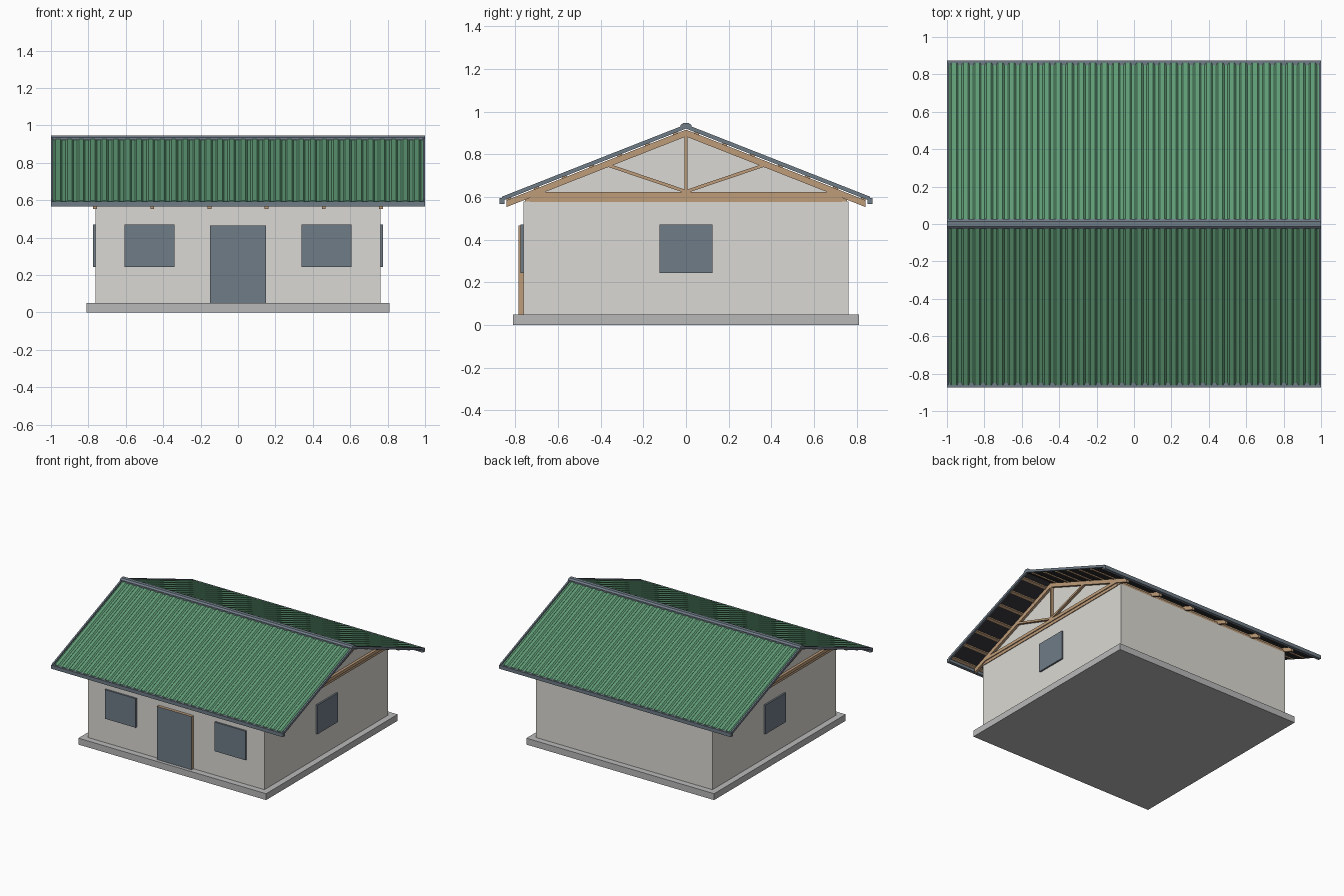
import bpy
import bmesh
from mathutils import Vector

cube = bpy.data.objects.get("Cube")
if cube:
    bpy.data.objects.remove(cube)


def material(name, *rgb):
    """Flat colour from 0-255 display values."""
    col = [((c / 255 + 0.055) / 1.055) ** 2.4 for c in rgb] + [1]
    m = bpy.data.materials.new(name)
    m.use_nodes = True
    m.diffuse_color = col
    m.node_tree.nodes["Principled BSDF"].inputs["Base Color"].default_value = col
    return m


WALL = material("warm white plaster", 219, 217, 211)
SLAB = material("concrete grey", 184, 185, 184)
GREEN = material("green roof metal", 96, 156, 118)
DARK = material("dark roof lining", 52, 52, 56)
TRIM = material("slate grey", 112, 124, 135)
WOOD = material("light timber", 190, 156, 122)

SLOPE = 0.393     # roof fall per unit of y
EAVE = 0.862      # half depth of the roof
WALL_TOP = 0.578
HALF = 0.762      # half width of the walls


def prism(name, outline, sweep, mat):
    """Sweep a closed 3D outline along a vector."""
    bm = bmesh.new()
    a = [bm.verts.new(p) for p in outline]
    b = [bm.verts.new(Vector(p) + Vector(sweep)) for p in outline]
    bm.faces.new(a)
    bm.faces.new(b[::-1])
    for i in range(len(a)):
        j = (i + 1) % len(a)
        bm.faces.new((a[i], b[i], b[j], a[j]))
    bmesh.ops.recalc_face_normals(bm, faces=bm.faces)
    mesh = bpy.data.meshes.new(name)
    bm.to_mesh(mesh)
    bm.free()
    mesh.materials.append(mat)
    ob = bpy.data.objects.new(name, mesh)
    bpy.context.collection.objects.link(ob)
    return ob


def box(name, x, y, z, mat):
    outline = [(x[0], y[0], z[0]), (x[1], y[0], z[0]),
               (x[1], y[1], z[0]), (x[0], y[1], z[0])]
    return prism(name, outline, (0, 0, z[1] - z[0]), mat)


def across(name, yz, x0, x1, mat):
    """Sweep a yz profile along x."""
    return prism(name, [(x0, y, z) for y, z in yz], (x1 - x0, 0, 0), mat)


def chevron(name, apex, thick, half, x0, x1, mat):
    """Pair of sloping members meeting at the ridge."""
    drop = SLOPE * half
    across(name, [(0, apex), (half, apex - drop), (half, apex - drop - thick),
                  (0, apex - thick), (-half, apex - drop - thick),
                  (-half, apex - drop)], x0, x1, mat)


def strut(name, p, q, width, x0, x1):
    """Straight timber between two yz points."""
    p, q = Vector(p), Vector(q)
    n = (q - p).orthogonal().normalized() * width / 2
    across(name, [p + n, q + n, q - n, p - n], x0, x1, WOOD)


# Base and walls
box("floor_slab", (-0.81, 0.81), (-0.81, 0.81), (0, 0.05), SLAB)
box("walls", (-HALF, HALF), (-HALF, HALF), (0.05, WALL_TOP), WALL)

# Door: timber edges with a grey front
door = box("front_door", (-0.15, 0.15), (-0.785, -HALF), (0.05, 0.465), WOOD)
door.data.materials.append(TRIM)
for face in door.data.polygons:
    face.material_index = int(face.normal.y < -0.5)

# Windows
SILL = (0.243, 0.47)
for side, s in (("right", -1), ("left", 1)):
    box(f"front_window_{side}", sorted((s * 0.34, s * 0.607)),
        (-0.775, -HALF), SILL, TRIM)
    box(f"{side}_window", sorted((s * HALF, s * 0.775)),
        (-0.125, 0.125), SILL, TRIM)

    # Gable infill, tie beam and long wall plates
    across(f"{side}_gable_wall", [(-0.75, WALL_TOP), (0.75, WALL_TOP),
                                  (0.75, 0.6), (0, 0.9), (-0.75, 0.6)],
           s * 0.732, s * 0.752, WALL)
    box(f"{side}_tie_beam", sorted((s * 0.73, s * 0.768)),
        (-0.73, 0.73), (WALL_TOP - 0.002, 0.6), WOOD)
for end, s in (("front", -1), ("back", 1)):
    box(f"{end}_wall_plate", (-0.766, 0.766), sorted((s * 0.73, s * 0.755)),
        (WALL_TOP, 0.6), WOOD)

# Roof trusses
for i in range(6):
    x = -0.765 + i * 0.306
    a, b = x - 0.01, x + 0.01
    chevron(f"truss_{i}_rafters", 0.915, 0.032, 0.842, a, b, WOOD)
    box(f"truss_{i}_bottom_chord", (a, b), (-0.745, 0.745), (0.598, 0.622), WOOD)
    strut(f"truss_{i}_king_post", (0, 0.61), (0, 0.9), 0.016, a, b)
    for s in (-1, 1):
        strut(f"truss_{i}_web", (0, 0.625), (s * 0.37, 0.75), 0.015, a, b)

# Corrugated roof sheets with a dark underside
RIBS = 32
pitch = 1.98 / RIBS
profile = []
for i in range(RIBS):
    x = -0.99 + i * pitch
    for f, h in ((0.1, 0), (0.25, 0.01), (0.65, 0.01), (0.8, 0)):
        profile.append((x + f * pitch, 0, 0.927 + h))
profile = ([(-0.99, 0, 0.921), (-0.99, 0, 0.927)] + profile
           + [(0.99, 0, 0.927), (0.99, 0, 0.921)])
for end, s in (("front", -1), ("back", 1)):
    sheet = prism(f"{end}_roof_sheet", profile,
                  (0, s * EAVE, -SLOPE * EAVE), GREEN)
    sheet.data.materials.append(DARK)
    for face in sheet.data.polygons:
        face.material_index = int(face.normal.z < -0.5)

    # Purlins and eave trim
    for i in range(7):
        y = 0.04 + i * 0.13
        z = 0.924 - SLOPE * y
        across(f"{end}_purlin_{i}",
               [(s * y, z), (s * (y + 0.022), z - SLOPE * 0.022),
                (s * (y + 0.022), z - 0.012 - SLOPE * 0.022),
                (s * y, z - 0.012)], -0.985, 0.985, WOOD)
    box(f"{end}_eave_trim", (-1, 1), sorted((s * 0.85, s * 0.875)),
        (0.566, 0.594), TRIM)

# Verge trims and ridge cap
for side, s in (("right", -1), ("left", 1)):
    chevron(f"{side}_verge_trim", 0.94, 0.02, EAVE, s * 0.988, s, TRIM)
across("ridge_cap", [(-0.026, 0.922), (-0.026, 0.935), (-0.014, 0.946),
                     (0.014, 0.946), (0.026, 0.935), (0.026, 0.922)],
       -1, 1, TRIM)
